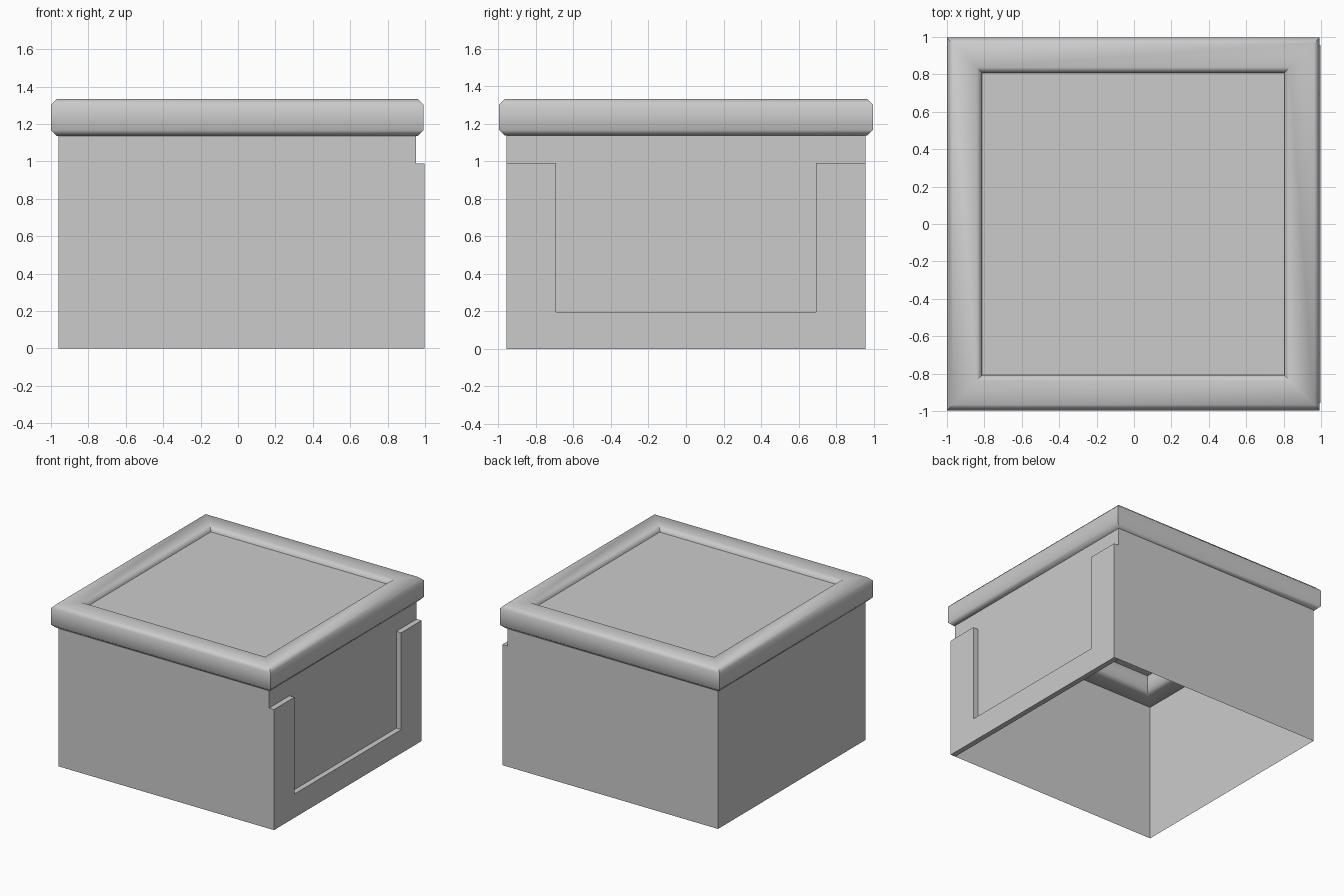
import bpy, bmesh, math

old = bpy.data.objects.get("Cube")
if old:
    bpy.data.objects.remove(old, do_unlink=True)

grey = bpy.data.materials.new("plain_grey")
grey.use_nodes = True
colour = (0.6, 0.6, 0.6, 1)
grey.diffuse_color = colour
grey.node_tree.nodes["Principled BSDF"].inputs["Base Color"].default_value = colour

CX = -0.004          # box centre, as the trim sticks out on one side
BODY = 0.957         # half width of the body
RIM_Z = 1.137        # underside of the lid


def make_object(name, bm, smooth=False):
    bmesh.ops.recalc_face_normals(bm, faces=bm.faces)
    mesh = bpy.data.meshes.new(name)
    bm.to_mesh(mesh)
    bm.free()
    mesh.materials.append(grey)
    obj = bpy.data.objects.new(name, mesh)
    bpy.context.collection.objects.link(obj)
    if smooth:
        bpy.ops.object.select_all(action='DESELECT')
        obj.select_set(True)
        bpy.context.view_layer.objects.active = obj
        bpy.ops.object.shade_smooth_by_angle(angle=math.radians(50))
    return obj


def square_loop(bm, r, z):
    return [bm.verts.new((CX + sx * r, sy * r, z))
            for sx, sy in ((-1, -1), (1, -1), (1, 1), (-1, 1))]


def square_sweep(bm, profile, closed=False):
    """Carry a (half width, height) profile around a mitred square."""
    loops = [square_loop(bm, r, z) for r, z in profile]
    pairs = list(zip(loops, loops[1:]))
    if closed:
        pairs.append((loops[-1], loops[0]))
    for a, b in pairs:
        for i in range(4):
            j = (i + 1) % 4
            bm.faces.new((a[i], a[j], b[j], b[i]))


# Body: four thin walls, open below
bm = bmesh.new()
square_sweep(bm, [(BODY, 0), (BODY, RIM_Z)])
make_object("body_walls", bm)

# Lid frame: chamfered bar mitred around the top
inner, outer, top, c = 0.808, 0.996, 1.333, 0.03
bm = bmesh.new()
square_sweep(bm, [(inner, RIM_Z + c), (inner + c, RIM_Z), (outer - c, RIM_Z),
                  (outer, RIM_Z + c), (outer, top - c), (outer - c, top),
                  (inner + c, top), (inner, top - c)], closed=True)
make_object("lid_frame", bm, smooth=True)

# Lid panel: thin sheet set into the frame
bm = bmesh.new()
bm.faces.new(square_loop(bm, inner, 1.29))
make_object("lid_panel", bm)

# Side trim: U-shaped plate with chamfered front edges
wall_x, front_x, leg = CX + BODY, 0.997, 0.693
half = [(BODY, 0), (BODY, 0.99), (leg, 0.99), (leg, 0.195)]
outline = half + [(-y, z) for y, z in reversed(half)]
bm = bmesh.new()
back = [bm.verts.new((wall_x, y, z)) for y, z in outline]
front = [bm.verts.new((front_x, y, z)) for y, z in outline]
n = len(outline)
for i in range(n):
    j = (i + 1) % n
    bm.faces.new((back[i], back[j], front[j], front[i]))
# front in three mitred strips: leg, base, leg
for ids in ((0, 1, 2, 3), (0, 3, 4, 7), (7, 4, 5, 6)):
    bm.faces.new([front[i] for i in ids])
rim = [e for e in bm.edges
       if all(v in front for v in e.verts) and e.calc_face_angle() > 1]
bmesh.ops.bevel(bm, geom=rim, offset=0.026, segments=1, affect='EDGES')
make_object("side_trim", bm, smooth=True)
